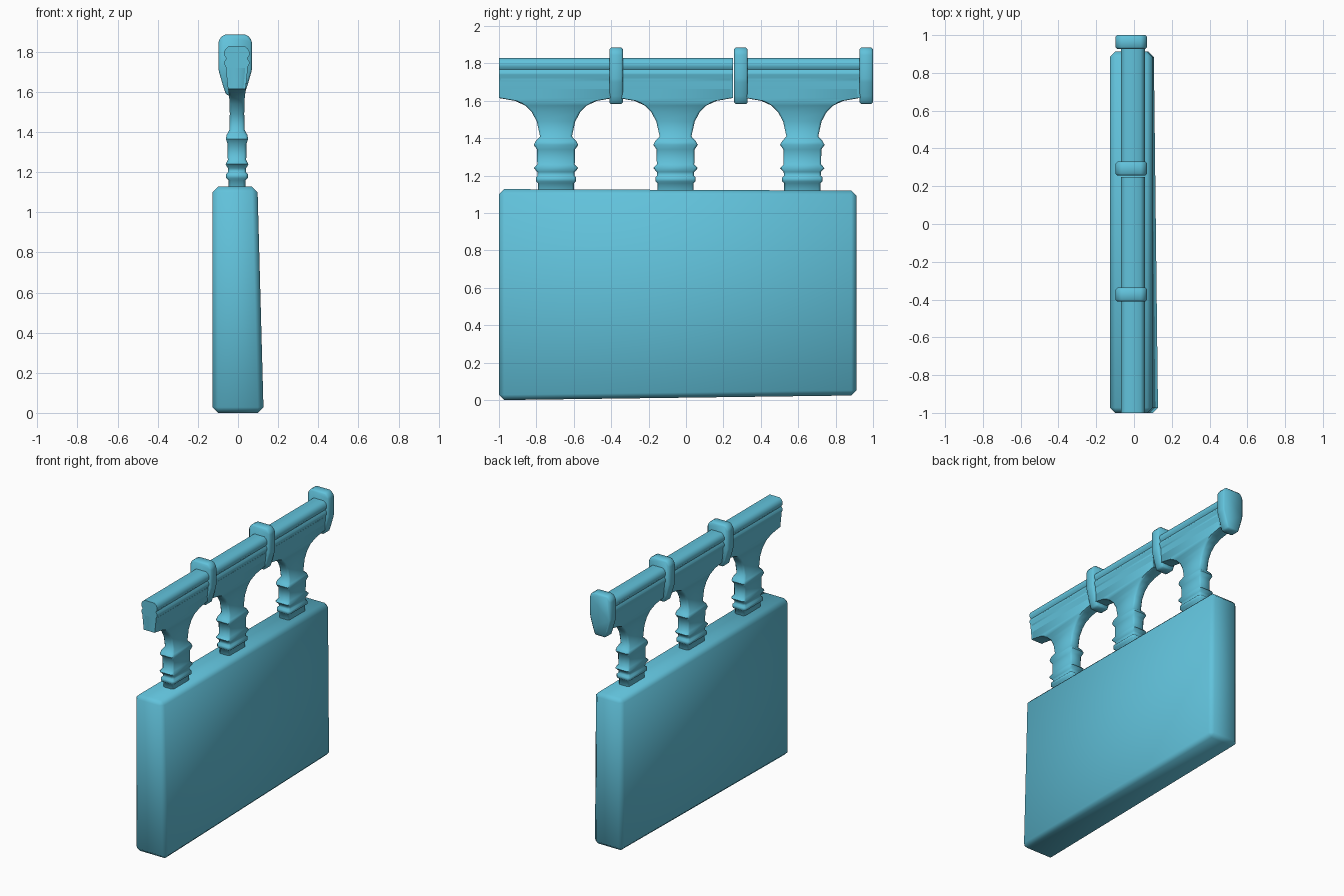
import bpy, bmesh, math

cube = bpy.data.objects.get("Cube")
if cube:
    bpy.data.objects.remove(cube, do_unlink=True)

# Single blue stone colour
stone = bpy.data.materials.new("blue_stone")
stone.use_nodes = True
colour = (0.12, 0.54, 0.71, 1)
stone.diffuse_color = colour
stone.node_tree.nodes["Principled BSDF"].inputs["Base Color"].default_value = colour


def finish(name, bm, angle, bevel=0):
    """Turn a bmesh into a shaded object, with optional chamfered edges."""
    bmesh.ops.recalc_face_normals(bm, faces=bm.faces)
    if bevel:
        bmesh.ops.bevel(bm, geom=bm.edges[:], offset=bevel, segments=1,
                        affect='EDGES', clamp_overlap=True)
    mesh = bpy.data.meshes.new(name)
    bm.to_mesh(mesh)
    bm.free()
    mesh.materials.append(stone)
    mesh.shade_smooth()
    mesh.set_sharp_from_angle(angle=math.radians(angle))
    obj = bpy.data.objects.new(name, mesh)
    bpy.context.collection.objects.link(obj)


def loft(bm, rings):
    """Skin matching rings of points and close both ends."""
    rows = [[bm.verts.new(p) for p in ring] for ring in rings]
    for a, b in zip(rows, rows[1:]):
        for i in range(len(a)):
            j = (i + 1) % len(a)
            bm.faces.new((a[i], a[j], b[j], b[i]))
    bm.faces.new(rows[0])
    bm.faces.new(rows[-1])


def extrude_profile(name, half, cx, y0, y1, angle, bevel=0):
    """Mirror a (half width, z) outline about cx and run it along y."""
    outline = [(cx + w, z) for w, z in half] + [(cx - w, z) for w, z in reversed(half)]
    bm = bmesh.new()
    loft(bm, [[(x, y, z) for x, z in outline] for y in (y0, y1)])
    finish(name, bm, angle, bevel)


# Wall: slightly skewed, chamfered block
bm = bmesh.new()
bmesh.ops.create_cube(bm, size=2)
for v in bm.verts:
    back, top, left = v.co.y > 0, v.co.z > 0, v.co.x > 0
    v.co.y = 0.912 if back else -1.0
    v.co.z = (1.12 if back else 1.128) if top else (0.025 if back else 0.0)
    v.co.x = (0.097 if top else (0.105 if back else 0.128)) if left else -0.128
finish("wall", bm, 80, 0.028)

# Post levels: z, half depth along y, half width along x
post_levels = [
    (1.10, 0.097, 0.042), (1.16, 0.097, 0.042), (1.17, 0.108, 0.054),
    (1.19, 0.108, 0.054), (1.20, 0.098, 0.045), (1.22, 0.100, 0.046),
    (1.24, 0.119, 0.057), (1.26, 0.100, 0.046), (1.34, 0.102, 0.047),
    (1.365, 0.119, 0.055), (1.385, 0.108, 0.052), (1.41, 0.085, 0.038),
    (1.49, 0.103, 0.036), (1.54, 0.130, 0.037), (1.575, 0.165, 0.039),
    (1.60, 0.220, 0.042), (1.615, 0.305, 0.044), (1.72, 0.305, 0.053)]

# Moulded handrail outline, bottom to top
rail_half = [(0.044, 1.615), (0.053, 1.70), (0.053, 1.72), (0.063, 1.74),
             (0.063, 1.75), (0.052, 1.767), (0.063, 1.783), (0.063, 1.80),
             (0.055, 1.815), (0.04, 1.828)]

spans = [(-0.695, -1.0, -0.37), (-0.056, -0.37, 0.25), (0.622, 0.31, 0.96)]
for n, (cy, y0, y1) in enumerate(spans, 1):
    bm = bmesh.new()
    rings = []
    for z, hy, hx in post_levels:
        c = 0.012
        quarter = [(hx, hy - c), (hx - c, hy)]
        ring = (quarter + [(-x, y) for x, y in reversed(quarter)]
                + [(-x, -y) for x, y in quarter]
                + [(x, -y) for x, y in reversed(quarter)])
        rings.append([(x - 0.005, cy + y, z) for x, y in ring])
    loft(bm, rings)
    finish(f"post_{n}", bm, 60)
    extrude_profile(f"handrail_{n}", rail_half, -0.006, y0, y1, 50)

# Collars clasping the rail joints
collar_half = [(0.045, 1.582), (0.062, 1.635), (0.084, 1.71),
               (0.084, 1.855), (0.06, 1.885)]
for n, y0 in enumerate((-0.41, 0.257, 0.927), 1):
    extrude_profile(f"collar_{n}", collar_half, -0.014, y0, y0 + 0.073, 60, 0.01)
